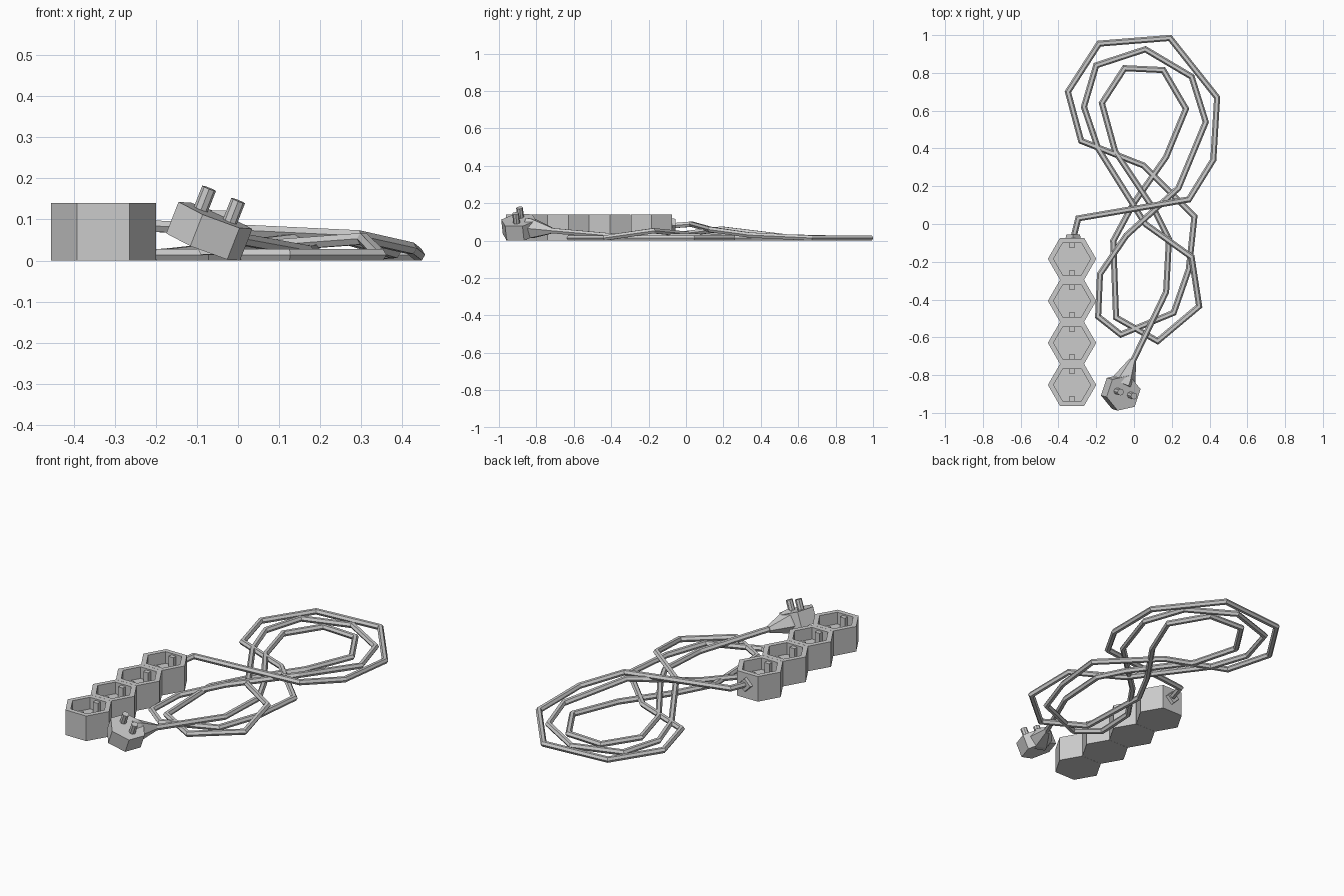
import bpy
import bmesh
import math
from mathutils import Vector, Matrix

cube = bpy.data.objects.get("Cube")
if cube:
    bpy.data.objects.remove(cube, do_unlink=True)

grey = bpy.data.materials.new("light_grey_plastic")
grey.use_nodes = True
grey.diffuse_color = (0.6, 0.6, 0.6, 1)
grey.node_tree.nodes["Principled BSDF"].inputs["Base Color"].default_value = (0.6, 0.6, 0.6, 1)


def finish(name, bm):
    bmesh.ops.recalc_face_normals(bm, faces=bm.faces[:])
    mesh = bpy.data.meshes.new(name)
    bm.to_mesh(mesh)
    bm.free()
    mesh.materials.append(grey)
    obj = bpy.data.objects.new(name, mesh)
    bpy.context.collection.objects.link(obj)
    return obj


def ring(bm, radius, z, sides=6, turn=0.0):
    step = math.tau / sides
    return [bm.verts.new((radius * math.cos(turn + i * step),
                          radius * math.sin(turn + i * step), z)) for i in range(sides)]


def loft(name, rings, sides=6, turn=0.0, matrix=None):
    """Skin a stack of (radius, z) rings and cap both ends."""
    bm = bmesh.new()
    loops = [ring(bm, r, z, sides, turn) for r, z in rings]
    skin(bm, loops)
    if matrix:
        bm.transform(matrix)
    return finish(name, bm)


def skin(bm, loops):
    n = len(loops[0])
    for a, b in zip(loops, loops[1:]):
        for i in range(n):
            j = (i + 1) % n
            bm.faces.new((a[i], a[j], b[j], b[i]))
    bm.faces.new(loops[0])
    bm.faces.new(loops[-1])


def box(name, center, size):
    bm = bmesh.new()
    bmesh.ops.create_cube(bm, size=1)
    bm.transform(Matrix.Translation(center) @ Matrix.Diagonal((*size, 1)))
    return finish(name, bm)


def along(start, direction):
    """Place local z along a direction."""
    return Matrix.Translation(start) @ Vector(direction).to_track_quat('Z', 'Y').to_matrix().to_4x4()


# Socket strip: four hexagonal cups, each with two earth clips
strip_x, height, floor_z = -0.328, 0.14, 0.075
for k in range(4):
    y = -0.852 + k * 0.2225
    loft(f"socket_{k + 1}", [(0.128, 0), (0.128, height), (0.098, height), (0.098, floor_z)],
         matrix=Matrix.Translation((strip_x, y, 0)))
    for side, label in ((-1, "front"), (1, "back")):
        box(f"earth_clip_{label}_{k + 1}", (strip_x, y + side * 0.074, 0.102), (0.03, 0.026, 0.06))

# Cable outlet on the end of the strip
loft("cable_outlet", [(0.04, 0), (0.036, 0.02)], sides=4,
     matrix=along((-0.322, -0.076, 0.08), (0, 1, 0)))

# Cable: figure-eight coil with mitred corners
low = 0.014
path = [(-0.32, -0.07, .08), (-0.295, 0.03, .088), (0.29, 0.13, .06), (0.42, 0.34, .03),
        (0.44, 0.67, low), (0.19, 0.985, low), (-0.185, 0.955, low), (-0.35, 0.70, low),
        (-0.28, 0.44, low), (0.05, 0.31, low), (0.32, 0.04, low), (0.29, -0.24, low),
        (0.21, -0.47, low), (-0.07, -0.585, low), (-0.19, -0.49, low), (-0.18, -0.265, low),
        (-0.04, -0.06, .03), (0.235, 0.19, .062), (0.38, 0.54, .02), (0.305, 0.78, low),
        (0.06, 0.925, low), (-0.2, 0.84, low), (-0.265, 0.62, low), (-0.19, 0.4, low),
        (0.06, 0, .035), (0.305, -0.175, .053), (0.345, -0.435, low), (0.125, -0.62, low),
        (-0.095, -0.495, low), (-0.11, -0.09, low), (-0.005, 0.105, low), (0.17, 0.355, low),
        (0.275, 0.61, low), (0.155, 0.815, low), (-0.05, 0.825, low), (-0.17, 0.64, low),
        (-0.1, 0.385, low), (0.11, 0.07, .025), (0.185, -0.08, .025), (0.17, -0.36, .022),
        (-0.01, -0.735, .055)]
pts = [Vector(p) for p in path]
bm = bmesh.new()
loops = []
for i, p in enumerate(pts):
    before = (p - pts[max(i - 1, 0)]).normalized()
    after = (pts[min(i + 1, len(pts) - 1)] - p).normalized()
    tangent = (before + after).normalized()
    miter = 1 / max(tangent.dot(after if after.length else before), 0.5)
    across = tangent.cross(Vector((0, 0, 1))).normalized()
    up = across.cross(tangent)
    loops.append([bm.verts.new(p + 0.016 * (across * math.cos(a) * miter + up * math.sin(a)))
                  for a in (math.tau * s / 6 for s in range(6))])
skin(bm, loops)
finish("cable", bm)

# Plug: tilted hexagonal body with two round pins
axis = Vector((0.36, -0.1, 0.92)).normalized()
face_x = (Vector((1, 0, 0)) - axis * axis.x).normalized()
face_y = axis.cross(face_x)
frame = Matrix((face_x, face_y, axis)).transposed().to_4x4()
plug = Matrix.Translation((-0.055, -0.895, 0.11)) @ frame
loft("plug_body", [(0.098, -0.083), (0.098, 0)], turn=math.radians(10), matrix=plug)
for side, label in ((-1, "right"), (1, "left")):
    spot = Matrix.Translation((side * 0.038, -0.012 * side, 0))
    loft(f"plug_pin_{label}", [(0.018, -0.01), (0.018, 0.055)], sides=8, matrix=plug @ spot)

# Tapered strain relief between plug and cable
start, end = Vector((-0.06, -0.85, 0.068)), Vector((-0.006, -0.72, 0.054))
loft("strain_relief", [(0.062, 0), (0.06, 0.03), (0.019, (end - start).length)],
     matrix=along(start, end - start))
